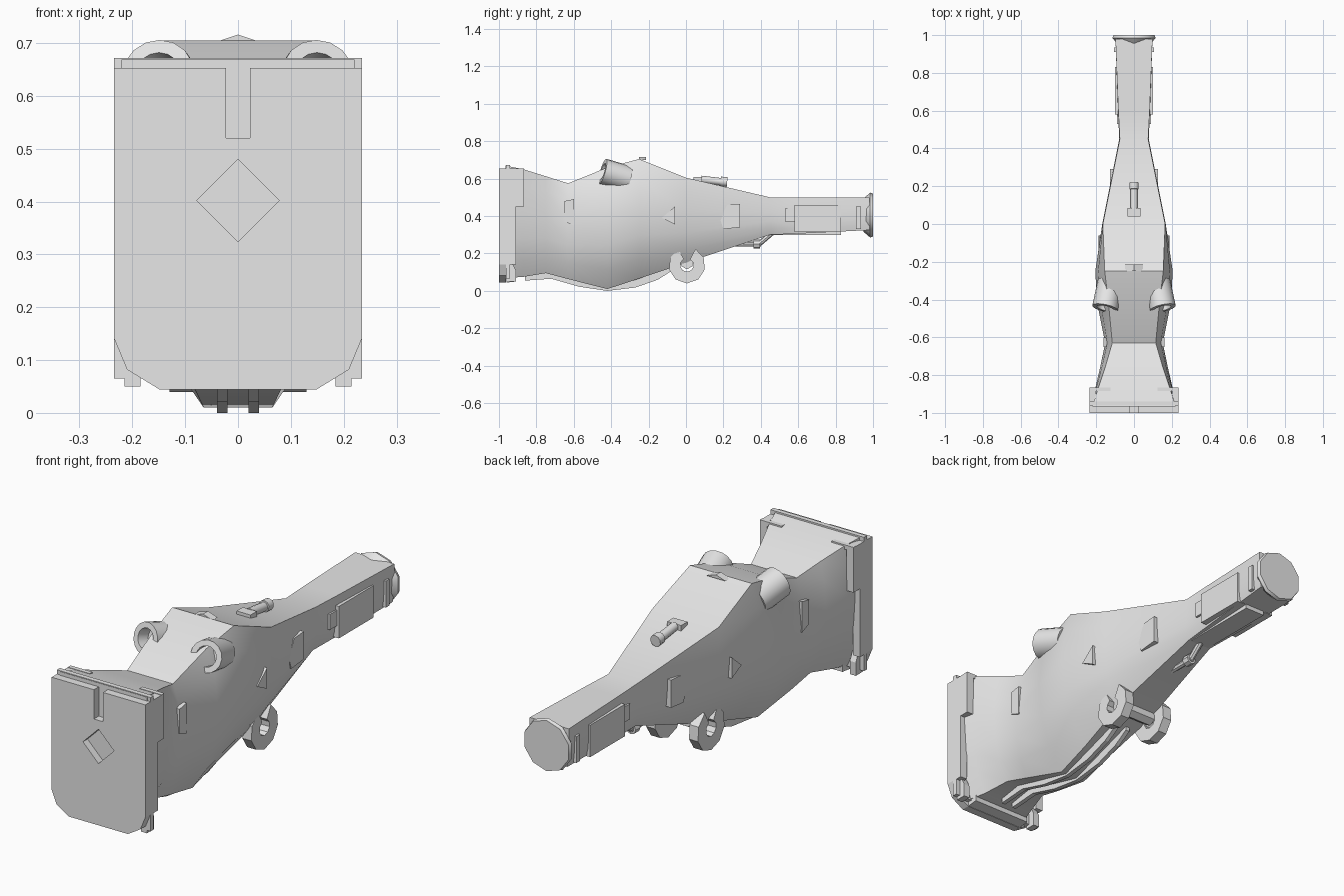
import bpy, bmesh, math
from mathutils import Vector, Matrix

if "Cube" in bpy.data.objects:
    bpy.data.objects.remove(bpy.data.objects["Cube"])

grey = bpy.data.materials.new("light grey")
grey.diffuse_color = (0.8, 0.8, 0.8, 1)
grey.use_nodes = True
grey.node_tree.nodes["Principled BSDF"].inputs["Base Color"].default_value = grey.diffuse_color


def finish(name, bm, smooth=None):
    bmesh.ops.recalc_face_normals(bm, faces=bm.faces)
    me = bpy.data.meshes.new(name)
    bm.to_mesh(me)
    bm.free()
    me.materials.append(grey)
    ob = bpy.data.objects.new(name, me)
    bpy.context.collection.objects.link(ob)
    if smooth:
        bpy.ops.object.select_all(action='DESELECT')
        ob.select_set(True)
        bpy.context.view_layer.objects.active = ob
        bpy.ops.object.shade_smooth_by_angle(angle=math.radians(smooth))
    return ob


def box(name, x0, x1, y0, y1, z0, z1):
    bm = bmesh.new()
    bmesh.ops.create_cube(bm, size=1)
    for v in bm.verts:
        v.co = ((x0 + x1) / 2 + v.co.x * (x1 - x0),
                (y0 + y1) / 2 + v.co.y * (y1 - y0),
                (z0 + z1) / 2 + v.co.z * (z1 - z0))
    return finish(name, bm)


def prism(name, outline, axis, a, b, smooth=None):
    """Extrude a 2D outline along x (outline is y,z) or y (outline is x,z)."""
    bm = bmesh.new()
    place = (lambda p, t: (t, p[0], p[1])) if axis == 'x' else (lambda p, t: (p[0], t, p[1]))
    low = [bm.verts.new(place(p, a)) for p in outline]
    high = [bm.verts.new(place(p, b)) for p in outline]
    n = len(outline)
    bm.faces.new(low)
    bm.faces.new(high)
    for i in range(n):
        bm.faces.new((low[i], low[(i + 1) % n], high[(i + 1) % n], high[i]))
    return finish(name, bm, smooth)


def rod(name, p, q, r0, r1=None, sides=10):
    p, q = Vector(p), Vector(q)
    bm = bmesh.new()
    rot = (q - p).to_track_quat('Z', 'Y').to_matrix().to_4x4()
    bmesh.ops.create_cone(bm, cap_ends=True, segments=sides, radius1=r0,
                          radius2=r0 if r1 is None else r1, depth=(q - p).length,
                          matrix=Matrix.Translation((p + q) / 2) @ rot)
    return finish(name, bm, 40)


# Body: y, top, bottom, half widths at top, middle and bottom
sections = [
    (-0.965, .67, .068, .22, .222, .16), (-0.87, .65, .075, .19, .205, .13),
    (-0.75, .613, .095, .15, .177, .10), (-0.63, .575, .063, .115, .153, .09),
    (-0.42, .66, .01, .135, .195, .065), (-0.25, .705, .066, .155, .205, .07),
    (0, .605, .15, .165, .168, .09), (0.45, .50, .30, .075, .078, .06),
    (0.60, .50, .306, .083, .085, .07), (0.98, .50, .325, .098, .098, .09)]


def half_section(s):
    y, zt, zb, wt, wm, wb = s
    h = zt - zb
    steps = [(wt, zt), (wt + (wm - wt) * .7, zt - .16 * h), (wm, zt - .4 * h),
             (wm + (wb - wm) * .12, zb + .36 * h), (wm + (wb - wm) * .45, zb + .16 * h),
             (wb, zb)]
    return [(x, y, z) for x, z in steps]


bm = bmesh.new()
rings = []
for s in sections:
    right = half_section(s)
    left = [(-x, y, z) for x, y, z in reversed(right)]
    rings.append([bm.verts.new(c) for c in right + left])
for a, b in zip(rings, rings[1:]):
    for i in range(len(a)):
        j = (i + 1) % len(a)
        bm.faces.new((a[i], a[j], b[j], b[i]))
bm.faces.new(rings[0])
bm.faces.new(rings[-1])
finish("body", bm, 35)

# Front plate with chamfered bottom, notch and diamond recess
plate = prism("front_plate", [(-.235, .653), (-.023, .653), (-.023, .52), (.023, .52),
                              (.023, .653), (.235, .653), (.235, .142), (.21, .082),
                              (.148, .044), (-.148, .044), (-.21, .082), (-.235, .142)],
              'y', -1, -.962)
cutter = prism("diamond_cutter", [(0, .324), (.078, .402), (0, .48), (-.078, .402)],
               'y', -1.05, -.967)
cutter.hide_render = True
cutter.hide_set(True)
cut = plate.modifiers.new("diamond", 'BOOLEAN')
cut.object = cutter
cut.operation = 'DIFFERENCE'
box("back_plate", -.235, .235, -.962, -.94, .065, .672)
prism("lower_lip", [(-.96, .044), (-.91, .05), (-.91, .09), (-.96, .09)], 'x', -.148, .148)

# Hollow, forward-facing eye barrel
def eye_barrel(side):
    bm = bmesh.new()
    n = 16
    profile = [(.07, .07), (.07, -.075), (.045, -.075), (.04, -.02)]
    loops = []
    for r, d in profile:
        loops.append([bm.verts.new((r * math.cos(2 * math.pi * i / n), d,
                                    r * math.sin(2 * math.pi * i / n))) for i in range(n)])
    for a, b in zip(loops, loops[1:]):
        for i in range(n):
            bm.faces.new((a[i], a[(i + 1) % n], b[(i + 1) % n], b[i]))
    bm.faces.new(loops[0])
    bm.faces.new(loops[-1])
    m = (Matrix.Translation((side * .137, -.375, .618))
         @ Matrix.Rotation(math.radians(side * 12), 4, 'Z')
         @ Matrix.Rotation(math.radians(-16), 4, 'X'))
    bmesh.ops.transform(bm, matrix=m, verts=bm.verts)
    finish("eye_barrel", bm, 35)


# Open hook outline, gap facing up
hook = []
for radius, order in ((.098, range(9)), (.036, range(8, -1, -1))):
    for i in order:
        a = math.radians(118 + i * 304 / 8)
        hook.append((.005 + radius * math.cos(a), .138 + radius * math.sin(a)))

# Belly runner: curved strip under the body
low = [(-.86, .055), (-.72, .065), (-.57, .022), (-.42, 0), (-.27, .018), (-.15, .06), (-.08, .105)]
runner = low + [(y, z + .05) for y, z in reversed(low)]

for s in (-1, 1):
    def span(a, b):
        return sorted((s * a, s * b))

    def side_box(name, a, b, *rest):
        box(name, *span(a, b), *rest)

    eye_barrel(s)
    prism("side_hook", hook, 'x', *span(.085, .13))
    rod("hook_axle", (0, .005, .15), (s * .09, .005, .15), .035, sides=6)
    prism("belly_runner", runner, 'x', *span(.02, .04))
    # Clamps behind the front plate
    side_box("clamp_strip", .20, .235, -.95, -.91, .14, .653)
    side_box("clamp_upper", .20, .235, -.95, -.865, .45, .653)
    side_box("clamp_tab", .125, .235, -.885, -.865, .635, .655)
    prism("corner_tab", [(-.96, .05), (-.91, .05), (-.91, .11), (-.93, .15), (-.96, .15)],
          'x', *span(.185, .215))
    # Small plates along the flanks
    prism("front_fin", [(-.65, .37), (-.60, .35), (-.60, .49), (-.65, .48)], 'x', *span(.13, .162))
    prism("flank_wedge", [(-.13, .39), (-.06, .355), (-.06, .45)], 'x', *span(.15, .188))
    prism("flank_bracket", [(.13, .36), (.18, .39), (.20, .33), (.29, .34), (.29, .465),
                            (.22, .46), (.20, .42), (.14, .44)], 'x', *span(.08, .128))
    side_box("tail_panel", .06, .10, .58, .83, .315, .46)
    side_box("tail_panel_step", .06, .09, .53, .60, .37, .44)
    side_box("tail_block", .08, .105, .91, .935, .33, .45)

# Crest on top of the head
prism("crest", [(-.048, .70), (.048, .70), (0, .716)], 'y', -.25, -.215)

# Top latch
box("latch_base", -.035, .035, .04, .085, .57, .61)
rod("latch_rod", (0, .08, .596), (0, .20, .582), .02)
rod("latch_knob", (0, .185, .585), (0, .22, .582), .026)

# Rod under the neck
rod("under_rod", (0, .22, .25), (0, .40, .25), .014, sides=8)
rod("under_rod_knob", (0, .36, .25), (0, .395, .25), .024, sides=8)
rod("under_rod_strut", (0, .39, .25), (0, .46, .31), .014, sides=8)
box("under_tail_rail", -.05, .05, .45, .83, .298, .33)

# Flared tail flange
rod("tail_flange", (0, .95, .405), (0, .985, .405), .09, .12, 10)
rod("tail_rim", (0, .985, .405), (0, 1, .405), .12, .115, 10)
